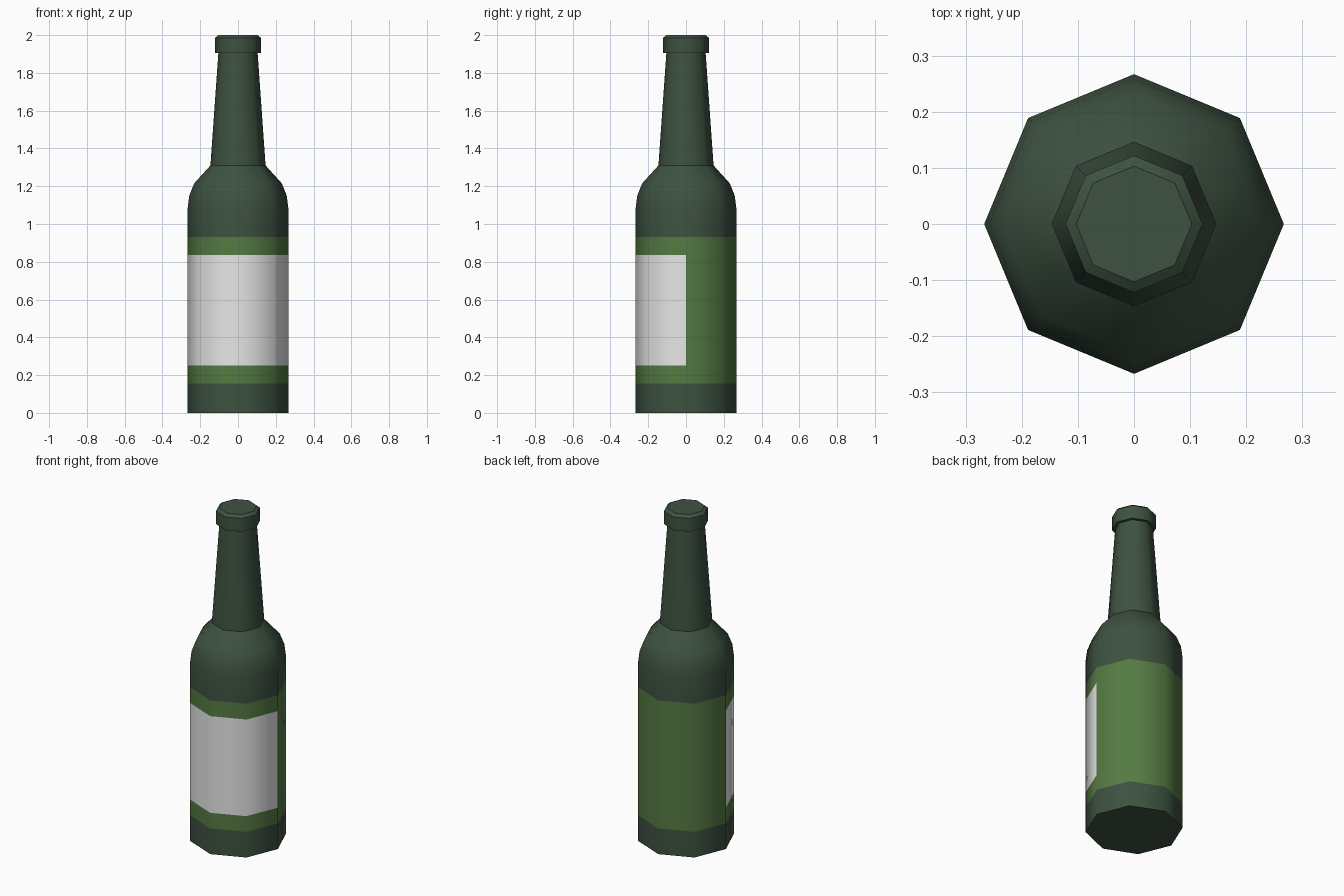
import bpy, bmesh, math

if "Cube" in bpy.data.objects:
    bpy.data.objects.remove(bpy.data.objects["Cube"])

SIDES = 8


def material(name, rgb):
    m = bpy.data.materials.new(name)
    m.diffuse_color = (*rgb, 1)
    m.use_nodes = True
    m.node_tree.nodes["Principled BSDF"].inputs["Base Color"].default_value = m.diffuse_color
    return m


glass = material("dark green glass", (0.047, 0.084, 0.052))
band = material("green label band", (0.090, 0.196, 0.056))
paper = material("white label", (0.8, 0.8, 0.8))


def lathe(name, profile, mats, sharp=(), bottom=False, top=False, rule=None):
    """Revolve (radius, height) points into an eight-sided part."""
    bm = bmesh.new()
    rings = []
    for r, z in profile:
        rings.append([bm.verts.new((r * math.cos(i * math.tau / SIDES),
                                    r * math.sin(i * math.tau / SIDES), z))
                      for i in range(SIDES)])
    for a, b in zip(rings, rings[1:]):
        for i in range(SIDES):
            j = (i + 1) % SIDES
            f = bm.faces.new((a[i], a[j], b[j], b[i]))
            f.smooth = True
            if rule:
                f.material_index = rule(f.calc_center_median())
    if bottom:
        bm.faces.new(rings[0][::-1])
    if top:
        bm.faces.new(rings[-1])
    # Hard creases around the chosen rings
    for k in sharp:
        for i in range(SIDES):
            bm.edges.get((rings[k][i], rings[k][(i + 1) % SIDES])).smooth = False
    me = bpy.data.meshes.new(name)
    bm.to_mesh(me)
    bm.free()
    for m in mats:
        me.materials.append(m)
    ob = bpy.data.objects.new(name, me)
    bpy.context.collection.objects.link(ob)
    return ob


def label_rule(c):
    if 0.25 < c.z < 0.835 and c.y < 0:
        return 2                      # white paper on the front half
    return 1 if 0.155 < c.z < 0.93 else 0


# Body with rounded shoulder and label
lathe("body", [(0.267, 0), (0.267, 0.155), (0.267, 0.25), (0.267, 0.835),
               (0.267, 0.93), (0.267, 1.08), (0.258, 1.15), (0.232, 1.215),
               (0.146, 1.31)],
      [glass, band, paper], sharp=(0,), bottom=True, rule=label_rule)

# Tapered neck
lathe("neck", [(0.146, 1.31), (0.104, 1.905)], [glass])

# Lip with bevelled, closed top
lathe("lip", [(0.104, 1.905), (0.122, 1.905), (0.122, 1.985), (0.103, 2.0)],
      [glass], sharp=(1, 2, 3), top=True)
